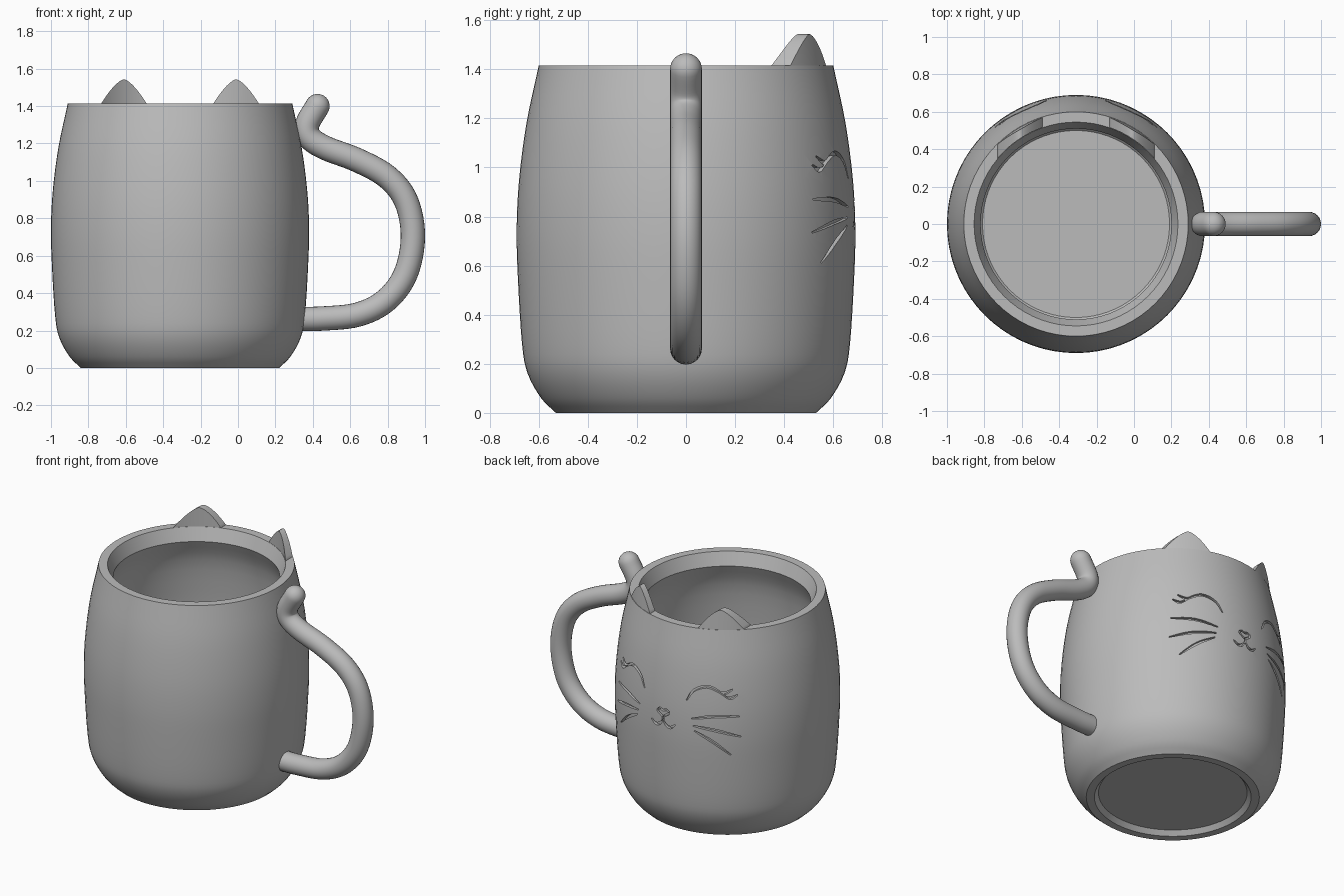
import bpy, bmesh
from math import sin, cos, pi, radians, sqrt
from mathutils import Vector

cube = bpy.data.objects.get("Cube")
if cube:
    bpy.data.objects.remove(cube, do_unlink=True)

CX = -0.31          # axis of the cup
RIM = 1.415

clay = bpy.data.materials.new("grey_clay")
clay.use_nodes = True
clay.diffuse_color = (0.5, 0.5, 0.5, 1)
clay.node_tree.nodes["Principled BSDF"].inputs["Base Color"].default_value = (0.5, 0.5, 0.5, 1)


def spline(pts, n):
    """Smooth path through a few points."""
    p = [Vector(q) for q in pts]
    p = [2 * p[0] - p[1]] + p + [2 * p[-1] - p[-2]]
    out = []
    for a, b, c, d in zip(p, p[1:], p[2:], p[3:]):
        for i in range(n):
            t = i / n
            out.append(0.5 * (2 * b + (c - a) * t + (2 * a - 5 * b + 4 * c - d) * t * t
                              + (3 * b - a - 3 * c + d) * t ** 3))
    return out + [p[-2]]


def tangents(path):
    last = len(path) - 1
    return [(path[min(i + 1, last)] - path[max(i - 1, 0)]).normalized() for i in range(last + 1)]


def finish(name, bm):
    bmesh.ops.recalc_face_normals(bm, faces=bm.faces)
    me = bpy.data.meshes.new(name)
    bm.to_mesh(me)
    bm.free()
    me.materials.append(clay)
    ob = bpy.data.objects.new(name, me)
    bpy.context.collection.objects.link(ob)
    return ob


def loft(name, rings):
    """Skin a row of rings and cap both ends."""
    bm = bmesh.new()
    vs = [[bm.verts.new(p) for p in r] for r in rings]
    n = len(vs[0])
    for a, b in zip(vs, vs[1:]):
        for i in range(n):
            j = (i + 1) % n
            bm.faces.new((a[i], a[j], b[j], b[i]))
    bm.faces.new(vs[0][::-1])
    bm.faces.new(vs[-1])
    return finish(name, bm)


def smooth(ob, angle=35):
    bpy.ops.object.select_all(action='DESELECT')
    ob.select_set(True)
    bpy.context.view_layer.objects.active = ob
    bpy.ops.object.shade_smooth_by_angle(angle=radians(angle))


# Cup body: one lathed profile, from recessed foot to inner floor
outer = spline([(0.53, 0), (0.59, 0.06), (0.645, 0.16), (0.668, 0.28), (0.685, 0.55), (0.69, 0.75),
                (0.68, 0.95), (0.65, 1.18), (0.60, RIM)], 4)
inner = spline([(0.51, 1.33), (0.57, 1.18), (0.6, 0.95), (0.61, 0.75), (0.6, 0.4), (0.56, 0.2),
                (0.5, 0.12)], 3)
foot = [Vector(p) for p in ((0, 0.03), (0.455, 0.03), (0.48, 0))]
profile = foot + outer + [Vector((0.545, RIM))] + inner + [Vector((0, 0.12))]
bm = bmesh.new()
vs = [bm.verts.new((CX + p.x, 0, p.y)) for p in profile]
es = [bm.edges.new(e) for e in zip(vs, vs[1:])]
bmesh.ops.spin(bm, geom=vs + es, cent=(CX, 0, 0), axis=(0, 0, 1), angle=2 * pi, steps=72)
bmesh.ops.remove_doubles(bm, verts=bm.verts, dist=0.0005)
cup = finish("cup_body", bm)


def radius_at(z):
    for a, b in zip(outer, outer[1:]):
        if a.y <= z <= b.y:
            return a.x + (b.x - a.x) * (z - a.y) / (b.y - a.y)
    return outer[-1].x


def on_cup(s, z, depth):
    """Point at arc length s from the face centre, height z."""
    r, a = radius_at(z) + depth, s / 0.67
    return (CX + r * sin(a), r * cos(a), z)


# Engraved face: tapered strokes (arc length, height) cut into the wall
cutters = []


def stroke(pts, half=0.009, taper=True):
    path = spline(pts, 5)
    rings = []
    for i, (p, t) in enumerate(zip(path, tangents(path))):
        w = half * (0.35 + 0.65 * sin(pi * i / (len(path) - 1))) if taper else half
        n = Vector((-t.y, t.x)) * w
        a, b = p + n, p - n
        rings.append([on_cup(a.x, a.y, -0.02), on_cup(b.x, b.y, -0.02),
                      on_cup(b.x, b.y, 0.03), on_cup(a.x, a.y, 0.03)])
    cutters.append(loft("engraving_cutter", rings))


half_face = [
    [(0.155, 0.955), (0.2, 1.025), (0.28, 1.058), (0.35, 1.035), (0.41, 0.99)],   # closed eye
    [(0.355, 1.03), (0.39, 1.02), (0.44, 1.045)],                                 # upper lash
    [(0.395, 1.0), (0.43, 0.99), (0.47, 1.01)],                                   # lower lash
    [(0.19, 0.84), (0.33, 0.868), (0.48, 0.87)],                                  # whiskers
    [(0.2, 0.795), (0.34, 0.775), (0.49, 0.735)],
    [(0.21, 0.762), (0.32, 0.7), (0.43, 0.612)],
    [(0.004, 0.79), (0.025, 0.762), (0.055, 0.755), (0.085, 0.778)],              # mouth
]
for side in (-1, 1):
    for pts in half_face:
        stroke([(side * s, z) for s, z in pts])
stroke([(0, 0.815), (0, 0.785)], 0.006, False)
stroke([(0, 0.815), (-0.04, 0.845), (-0.025, 0.864), (0, 0.857), (0.025, 0.864), (0.04, 0.845),
        (0.004, 0.817)], 0.006, False)                                            # nose

for c in cutters:
    m = cup.modifiers.new("engrave", 'BOOLEAN')
    m.operation, m.solver, m.object, m.use_self = 'DIFFERENCE', 'EXACT', c, True
bpy.context.view_layer.update()
carved = bpy.data.meshes.new_from_object(cup.evaluated_get(bpy.context.evaluated_depsgraph_get()))
cup.modifiers.clear()
cup.data = carved
for c in cutters:
    bpy.data.objects.remove(c, do_unlink=True)
smooth(cup)

# Ears: rounded peaks rising from the rim ring
for name, side in (("left_ear", 1), ("right_ear", -1)):
    rings = []
    for i in range(25):
        u = i / 12 - 1
        x = side * 0.30 + u * 0.12
        top = RIM + 0.001 + 0.127 * (1 - abs(u) ** 1.5)
        yi, yo = sqrt(0.546 ** 2 - x * x), sqrt(0.598 ** 2 - x * x)
        lean = 0.1 * (top - RIM)
        rings.append([(CX + x, yi, RIM - 0.01), (CX + x, yo, RIM - 0.01),
                      (CX + x, yo - lean, top), (CX + x, yi, top)])
    smooth(loft(name, rings))

# Tail handle: round tube with a curled, domed tip
R = 0.065
path = spline([(0.31, 0.262), (0.45, 0.264), (0.64, 0.285), (0.79, 0.36), (0.895, 0.5), (0.935, 0.7),
               (0.9, 0.89), (0.8, 1.02), (0.64, 1.11), (0.47, 1.175), (0.385, 1.23), (0.37, 1.3),
               (0.425, 1.4)], 6)
tans = tangents(path)
sizes = [R] * len(path)
end, way = path[-1], tans[-1]
for k in range(1, 8):
    a = k * pi / 2 / 7.2
    path.append(end + way * R * sin(a))
    tans.append(way)
    sizes.append(R * cos(a))
rings = []
for p, t, r in zip(path, tans, sizes):
    ring = []
    for i in range(24):
        a = 2 * pi * i / 24
        ring.append((p.x - t.y * r * cos(a), r * sin(a), p.y + t.x * r * cos(a)))
    rings.append(ring)
smooth(loft("tail_handle", rings), 60)
